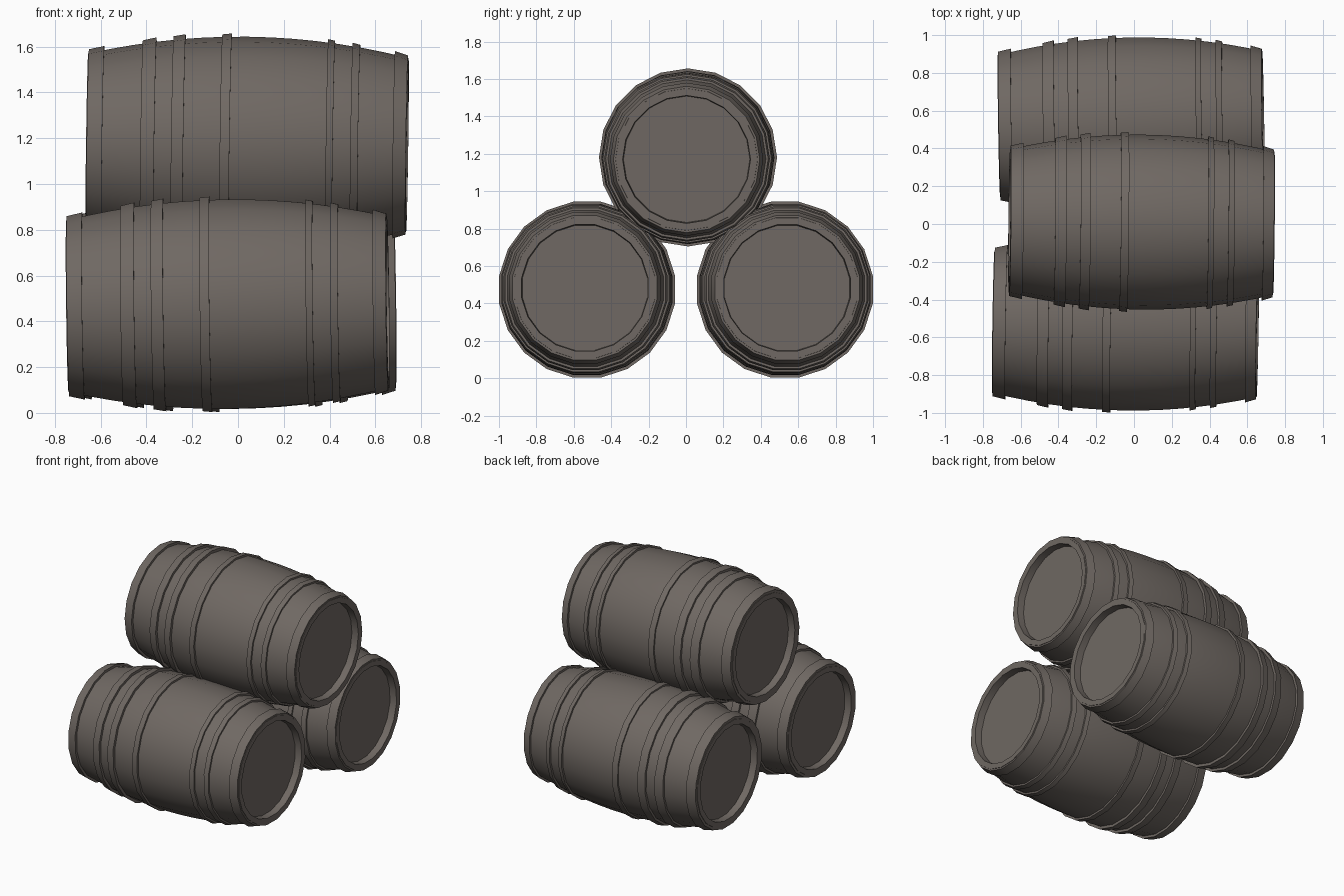
import bpy, bmesh, math

if "Cube" in bpy.data.objects:
    bpy.data.objects.remove(bpy.data.objects["Cube"])

SIDES = 20
HALF = 0.70          # half barrel length
LID_X = 0.65         # recessed lid position

wood = bpy.data.materials.new("grey_brown_wood")
wood.diffuse_color = (0.16, 0.139, 0.124, 1)
wood.use_nodes = True
wood.node_tree.nodes["Principled BSDF"].inputs["Base Color"].default_value = wood.diffuse_color


def bulge(x):
    return 0.463 - 0.17 * x * x


def lathe(name, profile, parent, closed):
    """Revolve (x, radius) points around the x axis."""
    bm = bmesh.new()
    rings = []
    for x, r in profile:
        rings.append([bm.verts.new((x, r * math.cos(2 * math.pi * i / SIDES),
                                    r * math.sin(2 * math.pi * i / SIDES)))
                      for i in range(SIDES)])
    n = len(rings)
    for a in range(n if closed else n - 1):
        p, q = rings[a], rings[(a + 1) % n]
        for i in range(SIDES):
            j = (i + 1) % SIDES
            bm.faces.new((p[i], p[j], q[j], q[i]))
    if not closed:       # flat lids at both ends
        bm.faces.new(rings[0])
        bm.faces.new(rings[-1])
    bmesh.ops.recalc_face_normals(bm, faces=bm.faces)
    me = bpy.data.meshes.new(name)
    bm.to_mesh(me)
    bm.free()
    me.materials.append(wood)
    ob = bpy.data.objects.new(name, me)
    bpy.context.collection.objects.link(ob)
    ob.parent = parent
    bpy.ops.object.select_all(action='DESELECT')
    ob.select_set(True)
    bpy.context.view_layer.objects.active = ob
    bpy.ops.object.shade_smooth_by_angle(angle=math.radians(30))
    return ob


# hoop start, end, and height above the staves at both edges
HOOPS = [(-0.697, -0.63, 0.018, 0.018), (-0.462, -0.402, 0.014, 0.019),
         (-0.328, -0.275, 0.016, 0.02), (-0.115, -0.073, 0.011, 0.014),
         (0.348, 0.378, 0.015, 0.012), (0.455, 0.488, 0.015, 0.012),
         (0.64, 0.697, 0.016, 0.011)]


def barrel(label, loc, pitch, yaw, roll):
    root = bpy.data.objects.new(label + "_barrel", None)
    bpy.context.collection.objects.link(root)
    root.location = loc
    root.rotation_euler = (roll, pitch, yaw)
    # bulging staves with a raised rim and recessed lids
    outer = [(x, bulge(x)) for x in [HALF * (i / 7 - 1) for i in range(15)]]
    prof = [(-LID_X, 0.338), (-HALF, 0.342)] + outer + [(HALF, 0.342), (LID_X, 0.338)]
    lathe(label + "_staves", prof, root, False)
    # hoops
    for k, (a, b, ha, hb) in enumerate(HOOPS):
        prof = [(a, bulge(a) - 0.01), (a, bulge(a) + ha),
                (b, bulge(b) + hb), (b, bulge(b) - 0.01)]
        lathe(f"{label}_hoop_{k + 1}", prof, root, True)


barrel("front", (-0.045, -0.53, 0.475), -0.013, -0.016, math.radians(9))
barrel("back", (-0.015, 0.53, 0.475), -0.012, 0.016, math.radians(9))
barrel("top", (0.04, 0.01, 1.18), 0.014, -0.01, 0)
